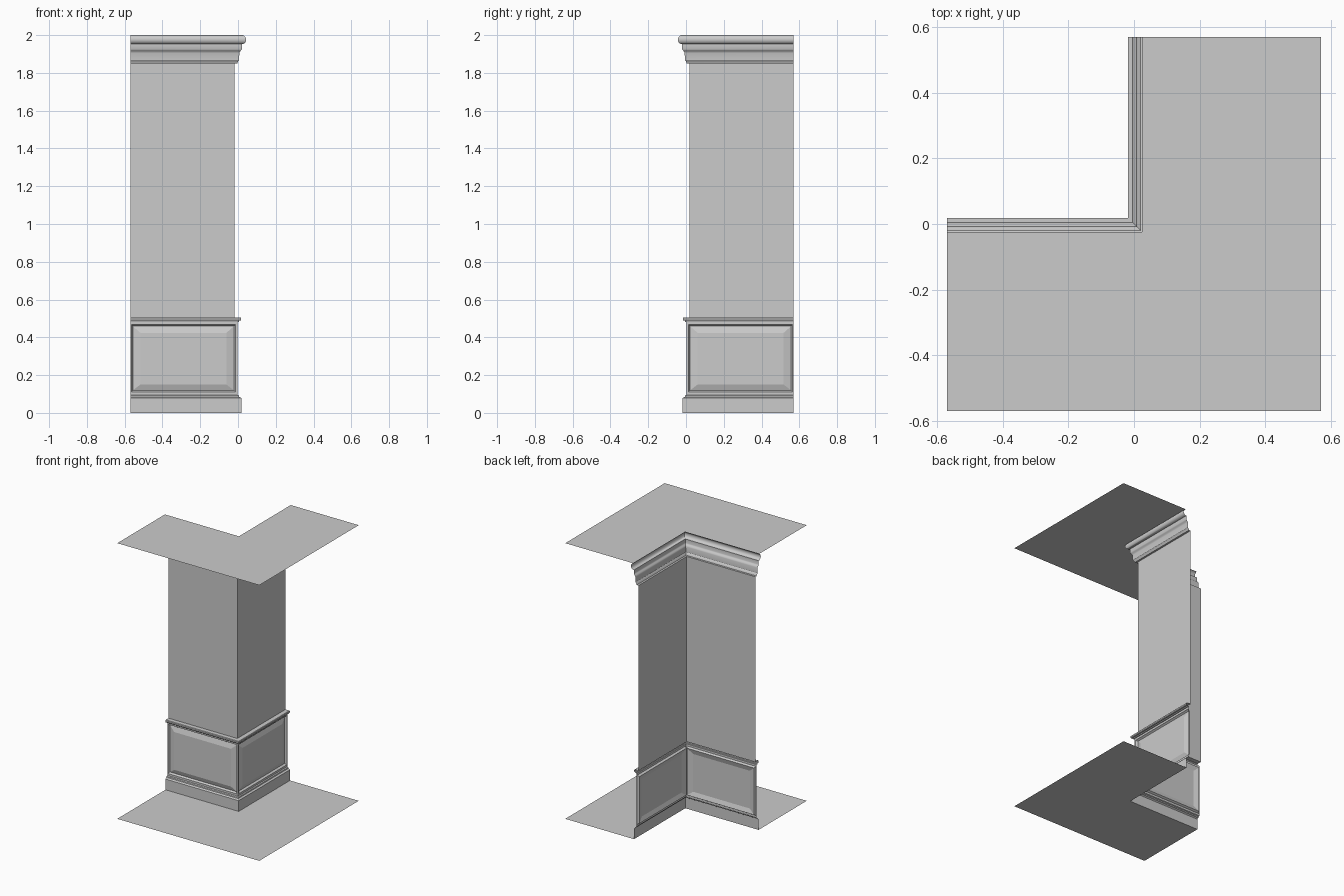
import bpy, bmesh, math

if "Cube" in bpy.data.objects:
    bpy.data.objects.remove(bpy.data.objects["Cube"])

E = 0.57        # half extent of the room corner
WALL = -0.018   # wall plane offset (positive values project into the room)


def make(name, verts, faces, smooth=False):
    mesh = bpy.data.meshes.new(name)
    mesh.from_pydata(verts, [], faces)
    ob = bpy.data.objects.new(name, mesh)
    bpy.context.collection.objects.link(ob)
    if smooth:
        bpy.ops.object.select_all(action='DESELECT')
        ob.select_set(True)
        bpy.context.view_layer.objects.active = ob
        bpy.ops.object.shade_smooth_by_angle(angle=math.radians(35))
    return ob


def sweep(name, profile, smooth=False):
    """Run a (projection, height) profile around the mitred outside corner."""
    verts, faces = [], []
    for d, z in profile:
        verts += [(-E, -d, z), (d, -d, z), (d, E, z)]
    for i in range(len(profile) - 1):
        for j in range(2):
            a = i * 3 + j
            faces.append((a, a + 1, a + 4, a + 3))
    return make(name, verts, faces, smooth)


def panel(name, rings, mirrored):
    """Nested rectangles (u0, u1, z0, z1, projection) joined into a raised panel."""
    verts, faces = [], []
    for u0, u1, z0, z1, d in rings:
        for u, z in ((u0, z0), (u1, z0), (u1, z1), (u0, z1)):
            verts.append((d, -u, z) if mirrored else (u, -d, z))
    for i in range(len(rings) - 1):
        for k in range(4):
            a, b = i * 4 + k, i * 4 + (k + 1) % 4
            faces.append((a, b, b + 4, a + 4))
    n = (len(rings) - 1) * 4
    faces.append((n, n + 1, n + 2, n + 3))
    if mirrored:
        faces = [f[::-1] for f in faces]
    return make(name, verts, faces)


def l_plane(name, inner, z, flip):
    pts = [(-E, -E), (E, -E), (E, E), (inner, E), (inner, -inner), (-E, -inner)]
    face = tuple(range(6))
    return make(name, [(x, y, z) for x, y in pts], [face[::-1] if flip else face])


# Floor and ceiling
l_plane("floor", 0.018, 0.0, False)
l_plane("ceiling", 0.024, 2.0, True)

# Baseboard with stepped cap
sweep("baseboard", [(0.018, 0), (0.018, 0.078), (0.013, 0.082), (0.006, 0.085),
                    (0.004, 0.092), (-0.003, 0.096)])

# Raised wainscot panels, one per wall
FACE = -0.003
rings = [(-E, FACE, 0.096, 0.482, FACE),
         (-0.565, -0.013, 0.111, 0.467, FACE),
         (-0.562, -0.016, 0.114, 0.464, -0.009),
         (-0.557, -0.021, 0.119, 0.459, -0.017),
         (-0.517, -0.061, 0.150, 0.424, -0.006)]
panel("front_panel", rings, False)
panel("side_panel", rings, True)

# Chair rail
sweep("chair_rail", [(FACE, 0.482), (0.004, 0.482), (0.006, 0.488), (0.014, 0.488),
                     (0.017, 0.492), (0.017, 0.502), (0.014, 0.506), (WALL, 0.506)])

# Plain upper wall
sweep("wall", [(WALL, 0.506), (WALL, 1.85)])

# Crown moulding with stepped coves and a round top bead
bead = [(0.020 + 0.023 * math.sin(math.pi * i / 12),
         1.976 - 0.024 * math.cos(math.pi * i / 12)) for i in range(12)]
sweep("crown_moulding",
      [(WALL, 1.85), (-0.004, 1.85), (-0.002, 1.857), (0.003, 1.864), (0.006, 1.868),
       (0.007, 1.905), (0.009, 1.911), (0.014, 1.917), (0.018, 1.921),
       (0.020, 1.925), (0.020, 1.95)] + bead + [(0.024, 2.0)], True)
